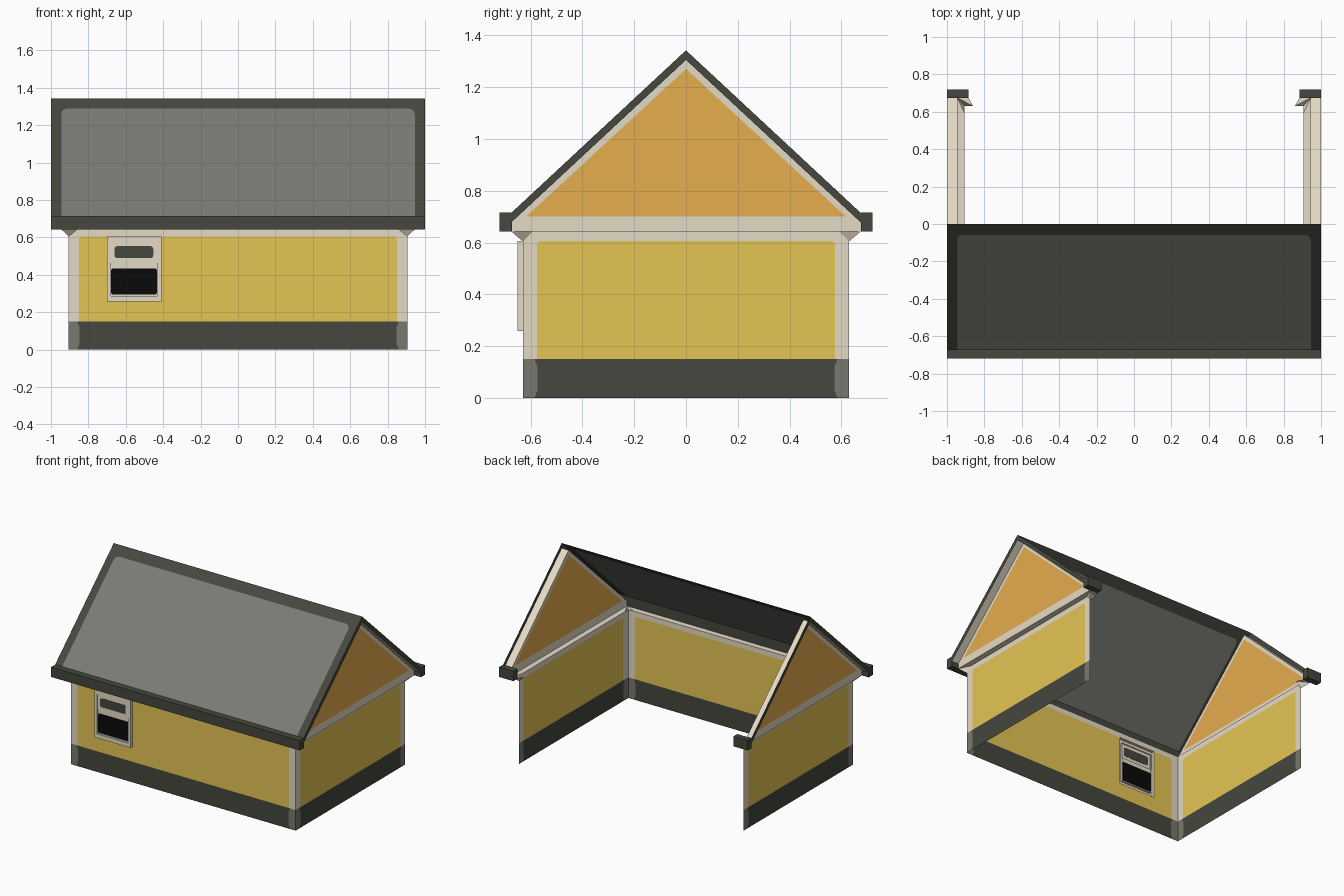
import bpy, math

cube = bpy.data.objects.get("Cube")
if cube:
    bpy.data.objects.remove(cube)


def material(name, hex_code):
    rgb = [int(hex_code[i:i + 2], 16) / 255 for i in (0, 2, 4)]
    lin = [c / 12.92 if c < 0.04045 else ((c + 0.055) / 1.055) ** 2.4 for c in rgb]
    m = bpy.data.materials.new(name)
    m.use_nodes = True
    m.diffuse_color = (*lin, 1)
    bsdf = m.node_tree.nodes["Principled BSDF"]
    bsdf.inputs["Base Color"].default_value = (*lin, 1)
    bsdf.inputs["Roughness"].default_value = 0.9
    return m


YELLOW = material("yellow siding", "e5c554")
ORANGE = material("orange gable", "e5ad4d")
CREAM = material("cream trim", "e5dbc6")
DARK = material("dark stone", "46473f")
STONE = material("grey corner stone", "79796f")
SLATE = material("roof slate", "7b7c75")
BLACK = material("black glass", "090909")


def mesh(name, faces, mats, picks=None):
    """Sheet object from a list of faces, each a list of points."""
    verts, index, polys = [], {}, []
    for face in faces:
        poly = []
        for p in face:
            key = tuple(round(c, 4) for c in p)
            if key not in index:
                index[key] = len(verts)
                verts.append(key)
            poly.append(index[key])
        polys.append(poly)
    me = bpy.data.meshes.new(name)
    me.from_pydata(verts, [], polys)
    for m in mats:
        me.materials.append(m)
    for poly, pick in zip(me.polygons, picks or [0] * len(polys)):
        poly.material_index = pick
    ob = bpy.data.objects.new(name, me)
    bpy.context.collection.objects.link(ob)
    return ob


def box(name, x, y, z, mat):
    c = [(a, b, d) for a in x for b in y for d in z]
    quads = [(0, 1, 3, 2), (4, 6, 7, 5), (0, 4, 5, 1), (2, 3, 7, 6), (0, 2, 6, 4), (1, 5, 7, 3)]
    return mesh(name, [[c[i] for i in q] for q in quads], [mat])


def arc(cx, cz, r, start, steps=4):
    return [(cx + r * math.cos(math.radians(start + 90 * i / steps)),
             cz + r * math.sin(math.radians(start + 90 * i / steps))) for i in range(steps + 1)]


def rounded_pane(name, x, z, y, r, mat):
    """Thin pane that shows on both sides of its sash."""
    pts = (arc(x[1] - r, z[0] + r, r, -90) + arc(x[1] - r, z[1] - r, r, 0)
           + arc(x[0] + r, z[1] - r, r, 90) + arc(x[0] + r, z[0] + r, r, 180))
    ob = mesh(name, [[(a, y, b) for a, b in pts]], [mat])
    solid = ob.modifiers.new("thickness", "SOLIDIFY")
    solid.thickness, solid.offset = 0.004, 0


# Main sizes
WX, WY = 0.905, 0.63          # wall faces
EX, EY = 0.945, 0.675         # eave edge
BASE, TOP, EAVE = 0.15, 0.605, 0.643
RIDGE, SOFFIT, RAKE = 1.342, 1.305, 0.677
X0, X1, Z0 = -0.7, -0.41, 0.258   # window opening, up to TOP

# Wall rows: height, corner strip width at bottom and top, middle and corner material
LEVELS = [(0, 0.03, 0.045, 0.057, 0, 1), (0.03, 0.12, 0.057, 0.057, 0, 1),
          (0.12, BASE, 0.057, 0.045, 0, 1), (BASE, Z0, 0.055, 0.055, 2, 3),
          (Z0, TOP - 0.012, 0.055, 0.055, 2, 3), (TOP - 0.012, TOP, 0.055, 0.065, 2, 3),
          (TOP, EAVE, 0.055, 0.055, 3, 3)]


def wall(name, half, place, opening=()):
    """Wall sheet with stone base, corner strips and an optional window opening."""
    faces, picks = [], []
    for z0, z1, w0, w1, middle, corner in LEVELS:
        low = [-half, w0 - half, *opening, half - w0, half]
        high = [-half, w1 - half, *opening, half - w1, half]
        for i in range(len(low) - 1):
            if opening and i == 2 and Z0 <= z0 < TOP:
                continue
            quad = [(low[i], z0), (low[i + 1], z0), (high[i + 1], z1), (high[i], z1)]
            faces.append([place(*p) for p in quad])
            picks.append(corner if i in (0, len(low) - 2) else middle)
    mesh(name, faces, [DARK, STONE, YELLOW, CREAM], picks)


wall("front_wall", WX, lambda u, z: (u, -WY, z), (X0, X1))
PX, QY = 0.86, 0.59           # where the corner brackets meet the walls
mesh("front_soffit", [[(-EX, -EY, EAVE), (-PX, -WY, EAVE), (PX, -WY, EAVE), (EX, -EY, EAVE)]], [CREAM])

for s, side in ((1, "left"), (-1, "right")):
    wall(side + "_wall", WY, lambda u, z: (s * WX, s * u, z))

    # Level soffit above the wall
    soffit = [(s * EX, -EY, EAVE), (s * WX, -QY, EAVE), (s * WX, QY, EAVE), (s * EX, EY, EAVE)]
    mesh(side + "_soffit", [soffit[::s]], [CREAM])

    # Upright gable with a flat cream frame
    inner = [(s * EX, -0.617, 0.7), (s * EX, 0.617, 0.7), (s * EX, 0, 1.27)]
    bottom = [(s * EX, -EY, EAVE), (s * EX, EY, EAVE)]
    rakes = [(s * EX, -EY, RAKE), (s * EX, EY, RAKE)]
    apex = (s * EX, 0, SOFFIT)
    mesh(side + "_gable", [inner[::s]], [ORANGE])
    frame = [[bottom[0], bottom[1], inner[1], inner[0]],
             [bottom[1], rakes[1], apex, inner[2], inner[1]],
             [bottom[0], inner[0], inner[2], apex, rakes[0]]]
    mesh(side + "_gable_frame", [f[::s] for f in frame], [CREAM])

    # Overhang soffit and dark edge board along both slopes
    overhang, boards, brackets = [], [], []
    for t in (1, -1):
        overhang.append([(s * EX, t * EY, RAKE), (s, t * EY, RAKE), (s, 0, SOFFIT), apex][::s * t])
        boards.append([(s, t * EY, RAKE), (s, t * EY, 0.714), (s, 0, RIDGE), (s, 0, SOFFIT)][::-s * t])
        # Corner brackets under the eaves
        low, tip = (s * WX, t * WY, TOP), (s * EX, t * EY, EAVE)
        brackets.append([low, tip, (s * WX, t * QY, EAVE)][::-s * t])
        brackets.append([low, (s * PX, t * WY, EAVE), tip][::-s * t])
    mesh(side + "_rake_soffit", overhang, [CREAM])
    mesh(side + "_rake_board", boards, [DARK])
    mesh(side + "_eave_brackets", brackets, [CREAM])

    # Eave return at the open back
    box(side + "_back_eave_end", sorted((s * 0.885, s)), (0.675, 0.72), (EAVE, 0.715), DARK)
    mesh(side + "_back_eave_return",
         [[(s * EX, EY, EAVE), (s * 0.885, EY, EAVE), (s * PX, WY, EAVE)][::s]], [CREAM])

box("front_eave_board", (-1, 1), (-0.72, -0.672), (EAVE, 0.715), DARK)


# Front roof slope: slate field inside a rounded dark border
def on_roof(x, z):
    return (x, -0.672 * (RIDGE - z) / (RIDGE - 0.715), z)


field = ([(0.945, 0.715)] + arc(0.915, 1.258, 0.03, 0) + arc(-0.915, 1.258, 0.03, 90) + [(-0.945, 0.715)])
border = [(-1, 0.715)] + field[::-1] + [(1, 0.715), (1, RIDGE), (-1, RIDGE)]
mesh("front_roof", [[on_roof(*p) for p in field], [on_roof(*p) for p in border]], [SLATE, DARK], [0, 1])


# Window: open-backed stepped frame, two sashes, two panes
def rect(inset, y):
    a, b, c, d = X0 + inset, X1 - inset, Z0 + inset * 1.4, TOP - inset * 1.4
    return [(a, y, c), (b, y, c), (b, y, d), (a, y, d)]


def sash(y, low, high):
    return [(X0 + 0.021, y, low), (X1 - 0.021, y, low), (X1 - 0.021, y, high), (X0 + 0.021, y, high)]


loops = [rect(0, -WY), rect(0, -0.65), rect(0.021, -0.65), rect(0.021, -0.637)]
steps = [[p[i], p[(i + 1) % 4], q[(i + 1) % 4], q[i]]
         for p, q in zip(loops, loops[1:]) for i in range(4)]
mesh("window_frame", steps, [CREAM])
sill, rail, head = loops[2][0][2], 0.464, loops[2][2][2]
upper, lower = sash(-0.644, rail, head), sash(-0.637, sill, rail)
mesh("window_sashes", [upper, lower, [lower[3], lower[2], upper[1], upper[0]]], [CREAM])
rounded_pane("upper_pane", (-0.66, -0.453), (0.489, 0.553), -0.644, 0.015, DARK)
rounded_pane("lower_pane", (-0.678, -0.434), (0.294, 0.434), -0.637, 0.01, BLACK)
